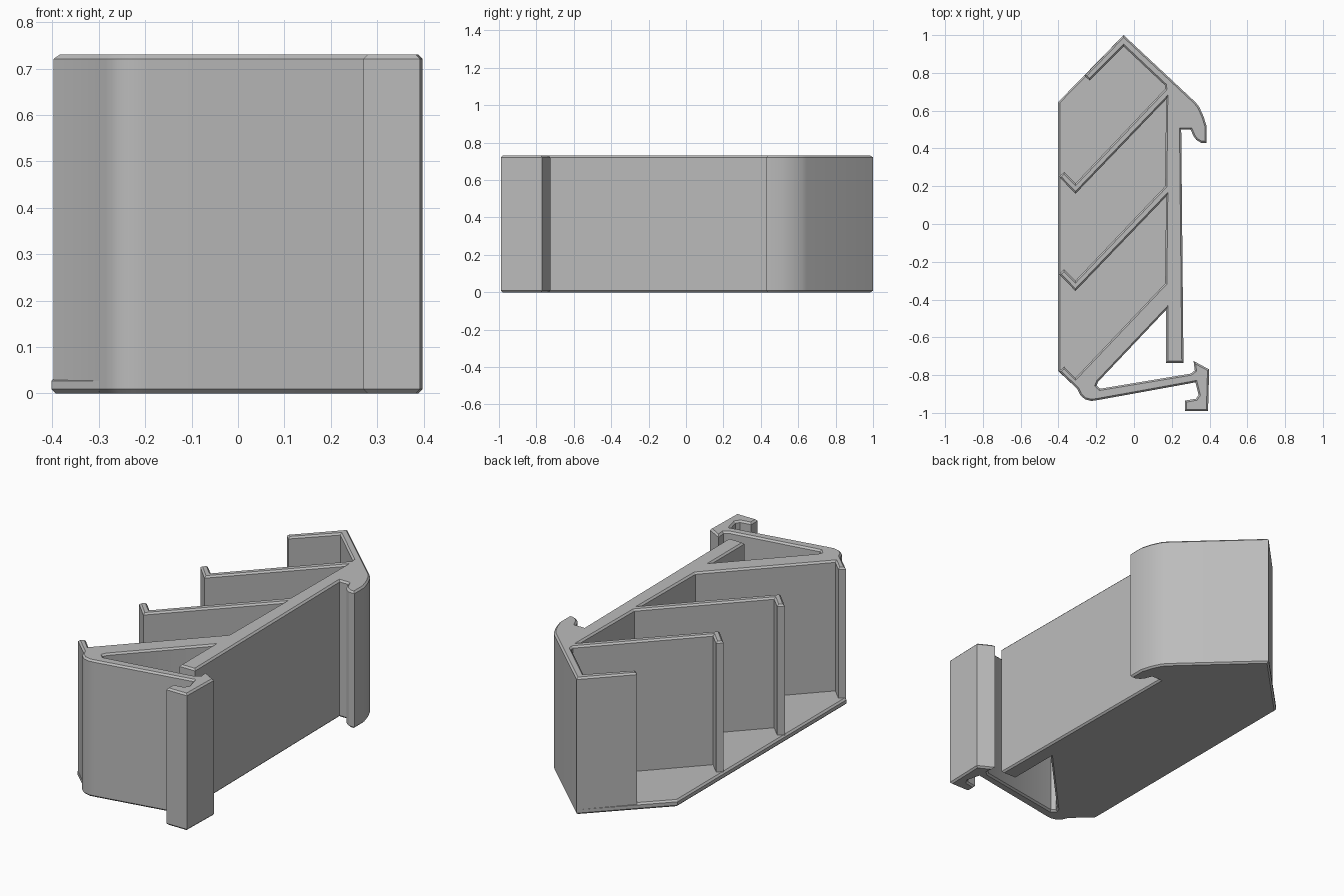
import bpy
import bmesh

cube = bpy.data.objects.get("Cube")
if cube:
    bpy.data.objects.remove(cube, do_unlink=True)

HEIGHT = 0.73
FLOOR = 0.036
CHAMFER = 0.009

grey = bpy.data.materials.new("matte_grey")
grey.use_nodes = True
colour = (0.5, 0.5, 0.5, 1.0)
grey.diffuse_color = colour
grey.node_tree.nodes["Principled BSDF"].inputs["Base Color"].default_value = colour


def extrude_profile(name, outline, height, chamfer):
    """Raise a plan outline to a height and chamfer its top and bottom rims."""
    bm = bmesh.new()
    base = bm.faces.new([bm.verts.new((x, y, 0)) for x, y in outline])
    raised = bmesh.ops.extrude_face_region(bm, geom=[base], use_keep_orig=True)["geom"]
    for v in raised:
        if isinstance(v, bmesh.types.BMVert):
            v.co.z = height
    bmesh.ops.recalc_face_normals(bm, faces=bm.faces)
    rims = [e for e in bm.edges if abs(e.verts[0].co.z - e.verts[1].co.z) < 1e-5]
    bmesh.ops.bevel(bm, geom=rims, offset=chamfer, segments=1,
                    affect='EDGES', clamp_overlap=True)
    bmesh.ops.recalc_face_normals(bm, faces=bm.faces)
    mesh = bpy.data.meshes.new(name)
    bm.to_mesh(mesh)
    bm.free()
    mesh.materials.append(grey)
    obj = bpy.data.objects.new(name, mesh)
    bpy.context.collection.objects.link(obj)
    bpy.ops.object.select_all(action='DESELECT')
    obj.select_set(True)
    bpy.context.view_layer.objects.active = obj
    bpy.ops.object.shade_smooth_by_angle(angle=0.5)
    return obj


# One slanted shelf with its upturned lip, repeated along the spine
shelf = [(0.17, 0.66), (-0.31, 0.16), (-0.397, 0.25), (-0.37, 0.275),
         (-0.31, 0.215), (0.165, 0.715)]
PITCH = 0.515


def shelf_at(step):
    return [(x, y - step * PITCH) for x, y in shelf]


# Peak, rounded shoulder and upper hook
upper_hook = [(-0.055, 1.0), (0.325, 0.645), (0.345, 0.62), (0.368, 0.57),
              (0.385, 0.515), (0.385, 0.43), (0.355, 0.43), (0.33, 0.445),
              (0.315, 0.465), (0.30, 0.5), (0.25, 0.5)]
# Free end of the spine and the rounded inner corner of the spring arm
spine_end = [(0.262, -0.735), (0.17, -0.735), (0.17, -0.455),
             (-0.19, -0.835), (-0.198, -0.855), (-0.18, -0.872)]
# Spring arm with its catch
catch = [(0.30, -0.792), (0.322, -0.775), (0.315, -0.725), (0.398, -0.77),
         (0.392, -0.99), (0.27, -0.99), (0.27, -0.935), (0.328, -0.925),
         (0.342, -0.905), (0.325, -0.838), (0.30, -0.843)]
# Rounded elbow under the lowest shelf
elbow = [(-0.19, -0.932), (-0.225, -0.937), (-0.26, -0.928),
         (-0.285, -0.905), (-0.30, -0.873)]
# Inside of the peak and its short return wall
peak_inside = [(0.163, 0.735), (-0.055, 0.94), (-0.235, 0.76), (-0.262, 0.785)]

walls = (upper_hook + spine_end + catch + elbow + shelf_at(2)[2:]
         + shelf_at(1) + shelf_at(0) + peak_inside)
extrude_profile("shelf_walls", walls, HEIGHT, CHAMFER)

# Thin floor plate closing the compartments
floor = [(-0.055, 1.0), (-0.402, 0.645), (-0.402, -0.778), (-0.30, -0.873),
         (-0.25, -0.85), (0.2, -0.38), (0.2, 0.74)]
extrude_profile("floor_plate", floor, FLOOR, CHAMFER)
